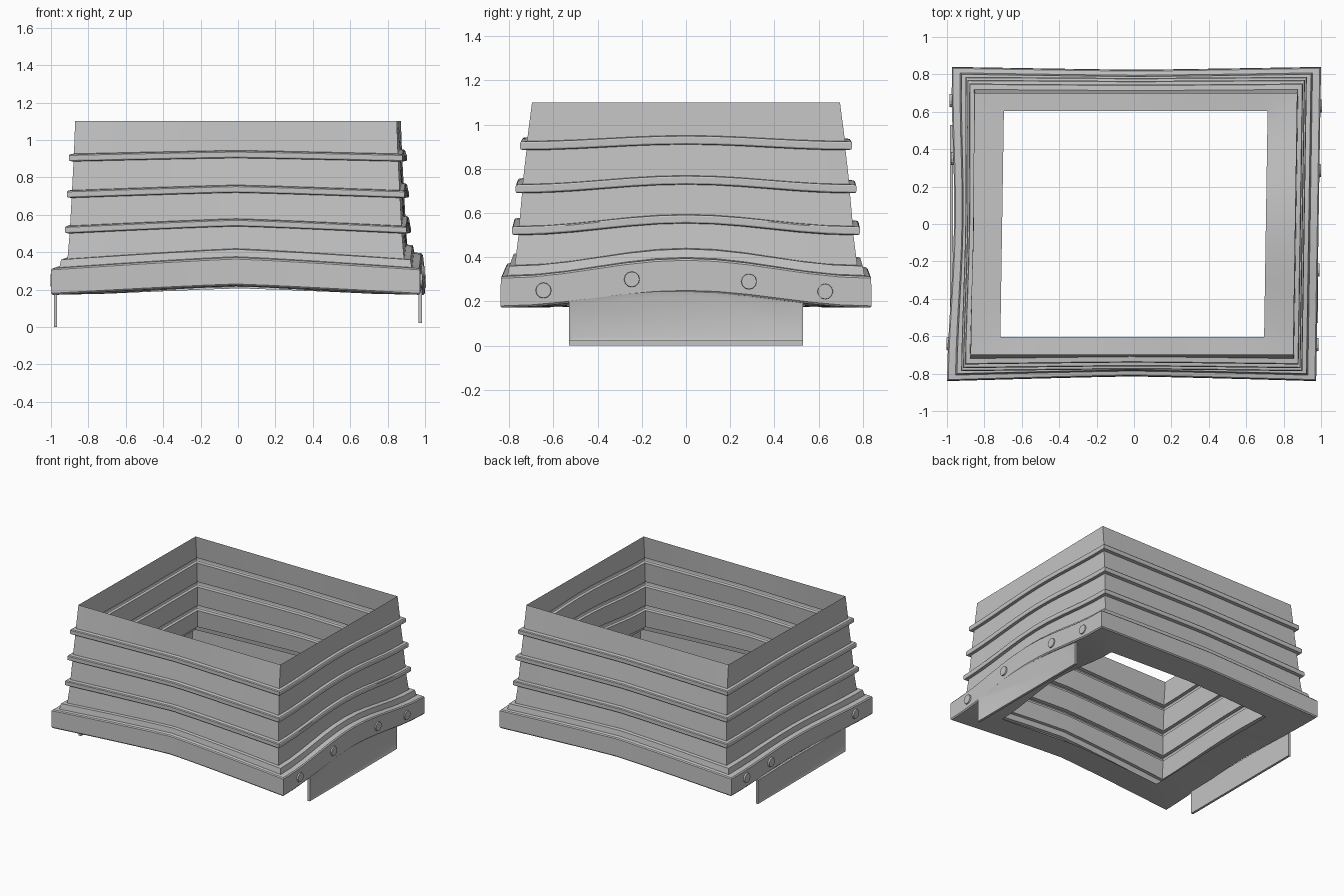
import bpy, bmesh, math
from mathutils import Matrix, Vector

cube = bpy.data.objects.get("Cube")
if cube:
    bpy.data.objects.remove(cube, do_unlink=True)

grey = bpy.data.materials.new("plain_grey")
grey.use_nodes = True
colour = (0.55, 0.55, 0.55, 1)
grey.diffuse_color = colour
grey.node_tree.nodes["Principled BSDF"].inputs["Base Color"].default_value = colour

SEGMENTS = 12
SHEAR = 0.013


def finish(bm, name, angle=25):
    mesh = bpy.data.meshes.new(name)
    bm.to_mesh(mesh)
    bm.free()
    mesh.materials.append(grey)
    obj = bpy.data.objects.new(name, mesh)
    bpy.context.collection.objects.link(obj)
    bpy.ops.object.select_all(action="DESELECT")
    obj.select_set(True)
    bpy.context.view_layer.objects.active = obj
    bpy.ops.object.shade_smooth_by_angle(angle=math.radians(angle))
    return obj


def tent(t):
    return 1 - abs(t) ** 1.15


def swell(t):
    return math.cos(t * math.pi / 2) ** 2


# Each side: start corner, end corner, arch shape, arch scale, inward pinch scale
SIDES = [
    ((-1, -1), (1, -1), tent, 1.0, 1.0),
    ((1, -1), (1, 1), swell, 1.4, 0.0),
    ((1, 1), (-1, 1), tent, 0.7, 0.6),
    ((-1, 1), (-1, -1), swell, 0.2, 1.0),
]


def ring(bm, hx, hy, z, arch, pinch):
    """One rectangular loop whose sides bow upward and inward."""
    verts = []
    for start, end, shape, lift, squeeze in SIDES:
        a, b = Vector(start), Vector(end)
        inward = -(a + b) / 2
        for i in range(SEGMENTS):
            f = i / SEGMENTS
            bow = shape(2 * f - 1)
            p = a.lerp(b, f)
            x = p.x * hx + inward.x * pinch * squeeze * bow
            y = p.y * hy + inward.y * pinch * squeeze * bow
            verts.append(bm.verts.new((x + SHEAR * y / 0.84, y, z + arch * lift * bow)))
    return verts


def sweep(name, rows):
    bm = bmesh.new()
    rings = [ring(bm, *row) for row in rows]
    for low, high in zip(rings, rings[1:]):
        for i in range(len(low)):
            j = (i + 1) % len(low)
            bm.faces.new((low[i], low[j], high[j], high[i]))
    return finish(bm, name)


# Bottom flange, outer band and step
sweep("base_frame", [
    (0.705, 0.605, 0.178, 0.04, 0.0),
    (0.980, 0.833, 0.172, 0.05, 0.025),
    (0.987, 0.840, 0.180, 0.05, 0.025),
    (0.987, 0.838, 0.305, 0.058, 0.025),
    (0.980, 0.832, 0.313, 0.058, 0.025),
    (0.942, 0.808, 0.318, 0.058, 0.022),
    (0.934, 0.800, 0.360, 0.055, 0.020),
    (0.900, 0.775, 0.364, 0.055, 0.015),
])

# Tapered wall with three protruding ribs
wall = [(0.900, 0.775, 0.364, 0.055, 0.015)]
for hx, hy, z, arch in [(0.888, 0.758, 0.50, 0.038),
                        (0.878, 0.742, 0.69, 0.028),
                        (0.868, 0.722, 0.885, 0.018)]:
    for out, up in [(0, 0), (0.021, 0.002), (0.024, 0.008),
                    (0.024, 0.032), (0.020, 0.038), (-0.002, 0.041)]:
        wall.append((hx + out, hy + out * 1.2, z + up, arch, 0.01))
wall.append((0.860, 0.697, 1.10, 0.0, 0.0))
sweep("ribbed_wall", wall)


# Hanging side flaps with a recessed panel
def flap(name, side, x, floor, lift):
    bm = bmesh.new()
    half = 0.53
    points = [(-half, floor), (half, floor)]
    for i in range(9):
        y = half - half * i / 4
        points.append((y, 0.18 + lift * swell(y / 0.84)))
    face = bm.faces.new([bm.verts.new((side * x, y, z)) for y, z in points])
    extruded = bmesh.ops.extrude_face_region(bm, geom=[face])
    outer = [g for g in extruded["geom"] if isinstance(g, bmesh.types.BMFace)]
    moved = [g for g in extruded["geom"] if isinstance(g, bmesh.types.BMVert)]
    bmesh.ops.translate(bm, verts=moved, vec=(side * 0.018, 0, 0))
    bmesh.ops.recalc_face_normals(bm, faces=bm.faces)
    bmesh.ops.inset_region(bm, faces=outer, thickness=0.025, depth=-0.006)
    finish(bm, name)


flap("left_flap", 1, 0.965, 0.02, 0.07)
flap("right_flap", -1, 0.967, 0.0, 0.01)


# Round studs along both side bands
def stud(name, side, x, y, z):
    bm = bmesh.new()
    bmesh.ops.create_cone(bm, cap_ends=True, segments=12, radius1=0.038,
                          radius2=0.034, depth=0.024,
                          matrix=Matrix.Translation((side * x + SHEAR * y, y, z))
                          @ Matrix.Rotation(side * math.pi / 2, 4, "Y"))
    finish(bm, name)


for y, z in [(-0.645, 0.25), (-0.245, 0.30), (0.285, 0.29), (0.63, 0.245)]:
    stud("left_stud", 1, 0.984, y, z)
for y in (-0.64, 0.35, 0.66):
    stud("right_stud", -1, 0.986 - 0.025 * swell(y / 0.84), y, 0.25)
